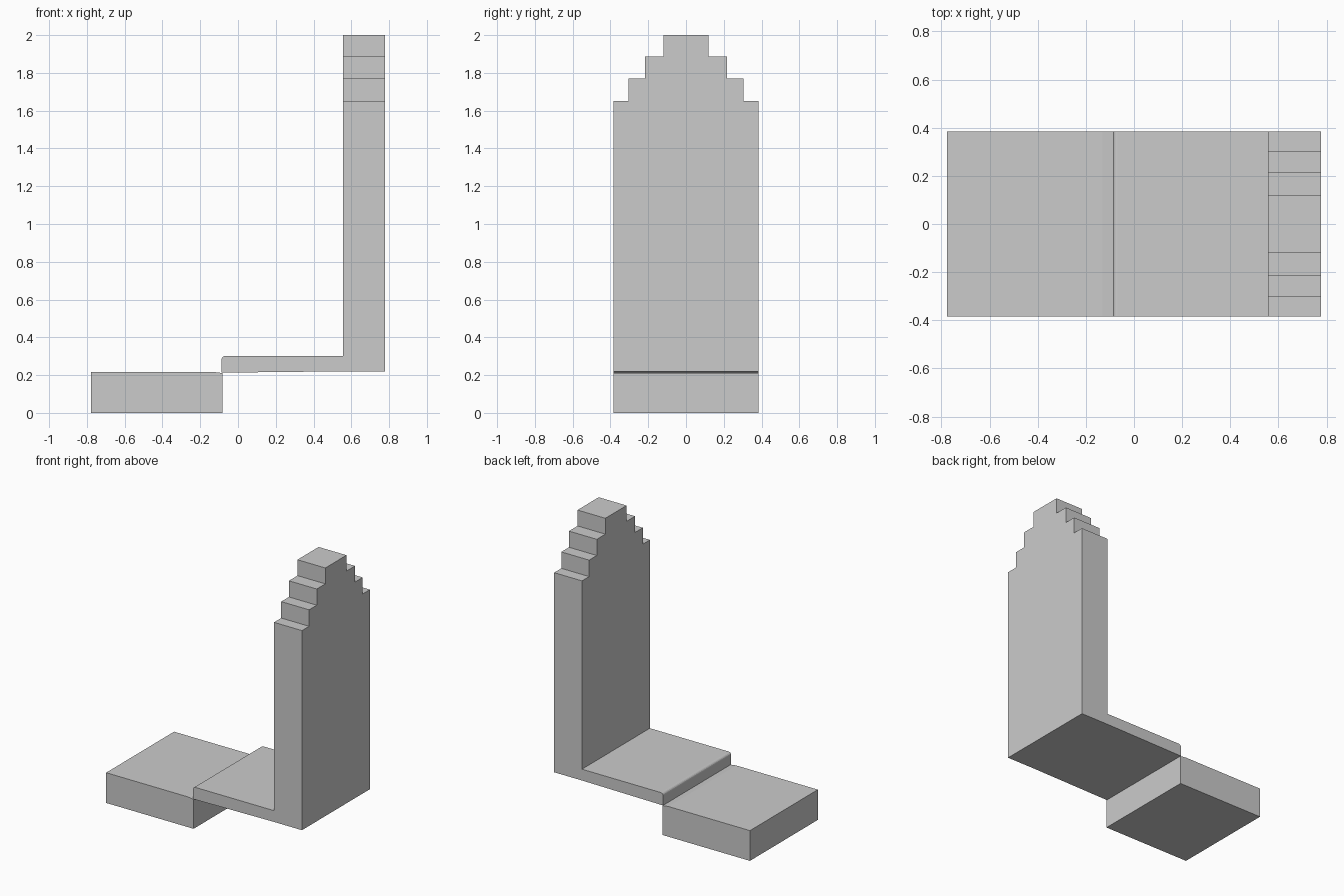
import bpy
import bmesh
from math import sin, cos, pi
from mathutils import Vector

if "Cube" in bpy.data.objects:
    bpy.data.objects.remove(bpy.data.objects["Cube"])

HALF_DEPTH = 0.385


def extrude_profile(name, points, offset):
    """Extrude a closed loop of 3D points along an offset vector."""
    bm = bmesh.new()
    face = bm.faces.new([bm.verts.new(p) for p in points])
    new = bmesh.ops.extrude_face_region(bm, geom=[face])["geom"]
    verts = [v for v in new if isinstance(v, bmesh.types.BMVert)]
    bmesh.ops.translate(bm, verts=verts, vec=Vector(offset))
    bmesh.ops.recalc_face_normals(bm, faces=bm.faces)
    mesh = bpy.data.meshes.new(name)
    bm.to_mesh(mesh)
    bm.free()
    obj = bpy.data.objects.new(name, mesh)
    bpy.context.collection.objects.link(obj)
    return obj


def side_part(name, xz):
    """Part with a front-view profile spanning the full depth."""
    return extrude_profile(name, [(x, -HALF_DEPTH, z) for x, z in xz],
                           (0, 2 * HALF_DEPTH, 0))


# Low front block, top dipping slightly where it meets the slab
side_part("base_block", [(-0.777, 0), (-0.083, 0), (-0.083, 0.211),
                         (-0.13, 0.217), (-0.777, 0.217)])

# Thin slab with a rounded front top edge
r = 0.018
arc = [(-0.087 + r - r * sin(a), 0.301 - r + r * cos(a))
       for a in (i * pi / 8 for i in range(5))]
side_part("middle_slab", [(0.556, 0.301)] + arc +
          [(-0.087, 0.213), (0.27, 0.217), (0.556, 0.22)])

# Upright panel with a stepped, mirrored top: (half width, top height)
steps = [(HALF_DEPTH, 1.652), (0.304, 1.77), (0.217, 1.886), (0.12, 2.0)]
half, low = [], 0.22
for width, top in steps:
    half += [(width, low), (width, top)]
    low = top
outline = half + [(-y, z) for y, z in reversed(half)]
extrude_profile("stepped_upright", [(0.556, y, z) for y, z in outline],
                (0.221, 0, 0))
